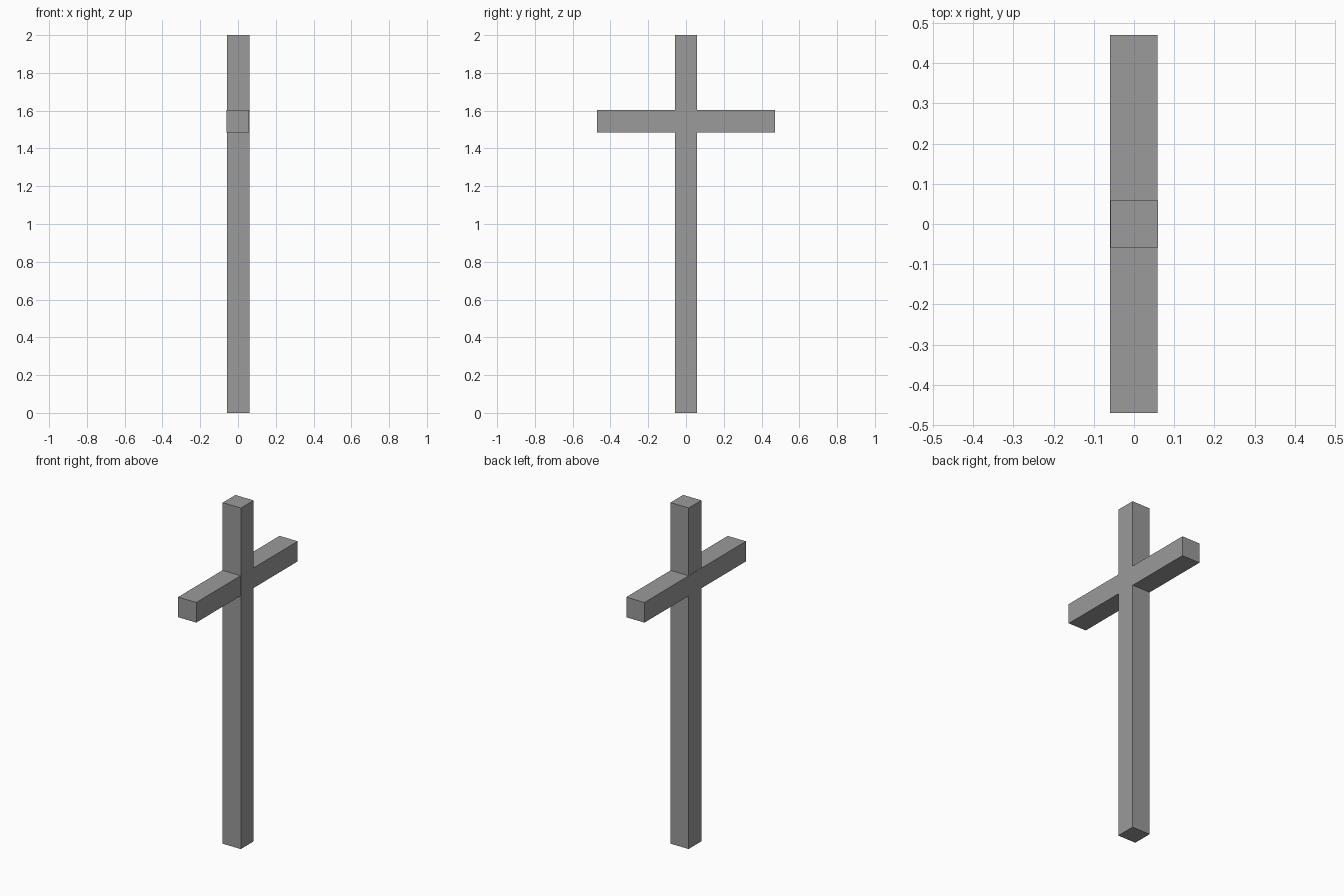
import bpy

if "Cube" in bpy.data.objects:
    bpy.data.objects.remove(bpy.data.objects["Cube"])

THICK = 0.118  # square timber section

dark_grey = bpy.data.materials.new("dark_grey")
dark_grey.diffuse_color = (0.325, 0.325, 0.325, 1)
dark_grey.use_nodes = True
dark_grey.node_tree.nodes["Principled BSDF"].inputs["Base Color"].default_value = dark_grey.diffuse_color


def beam(name, size, centre):
    """Axis-aligned square-edged beam."""
    bpy.ops.mesh.primitive_cube_add(size=1, location=centre)
    obj = bpy.context.object
    obj.name = name
    obj.scale = size
    bpy.ops.object.transform_apply(location=False, rotation=False, scale=True)
    obj.data.materials.append(dark_grey)
    return obj


# Upright post, standing a hair proud of the crossbar on the +x side
beam("upright_post", (THICK, THICK, 2.0), (0.0006, 0, 1.0))

# Crossbar, a hair proud of the post on the -x side
beam("crossbar", (THICK, 0.94, THICK), (-0.0006, 0, 1.544))
